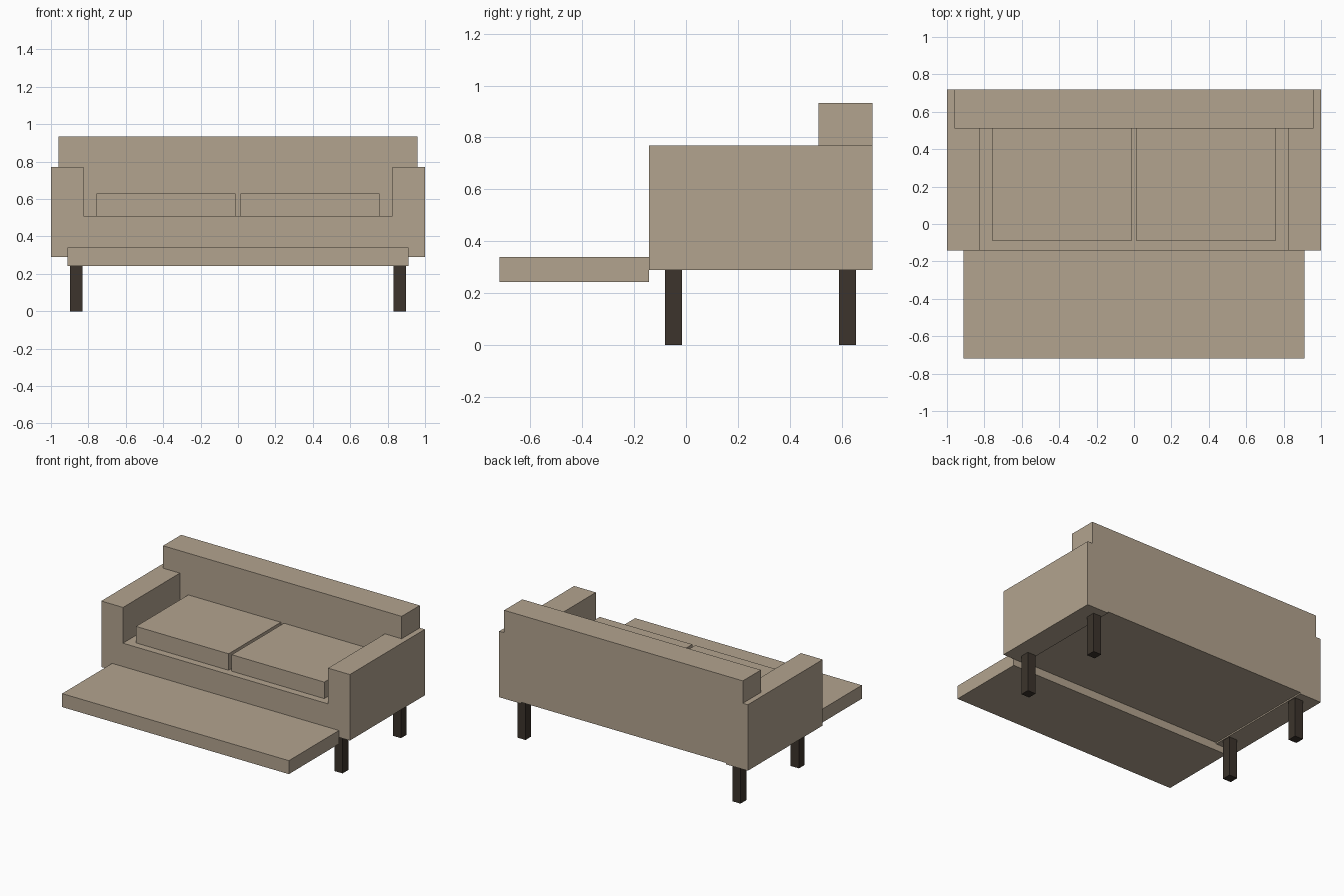
import bpy
import bmesh

if "Cube" in bpy.data.objects:
    bpy.data.objects.remove(bpy.data.objects["Cube"])


def material(name, rgb):
    m = bpy.data.materials.new(name)
    m.diffuse_color = (*rgb, 1)
    m.use_nodes = True
    m.node_tree.nodes["Principled BSDF"].inputs["Base Color"].default_value = m.diffuse_color
    return m


fabric = material("beige fabric", (0.45, 0.37, 0.275))
wood = material("dark wood", (0.045, 0.034, 0.025))


def extrude_profile(name, points, y0, y1, mat):
    """Extrude a front (x, z) outline from y0 to y1."""
    bm = bmesh.new()
    face = bm.faces.new([bm.verts.new((x, y0, z)) for x, z in points])
    ext = bmesh.ops.extrude_face_region(bm, geom=[face])
    verts = [g for g in ext["geom"] if isinstance(g, bmesh.types.BMVert)]
    bmesh.ops.translate(bm, verts=verts, vec=(0, y1 - y0, 0))
    bmesh.ops.recalc_face_normals(bm, faces=bm.faces)
    mesh = bpy.data.meshes.new(name)
    bm.to_mesh(mesh)
    bm.free()
    mesh.materials.append(mat)
    ob = bpy.data.objects.new(name, mesh)
    bpy.context.collection.objects.link(ob)
    return ob


def box(name, x, y, z, mat=fabric):
    outline = [(x[0], z[0]), (x[1], z[0]), (x[1], z[1]), (x[0], z[1])]
    return extrude_profile(name, outline, y[0], y[1], mat)


FRONT, BACK, REST = -0.143, 0.718, 0.51   # depth of arm front, rear, backrest face
INNER, ARM_TOP = 0.825, 0.77

# Seat base, slightly raised above the bottom of the arms
box("seat_base", (-INNER, INNER), (FRONT, REST), (0.30, 0.51))

# Backrest: fits between the arms and widens above them
half = [(INNER, 0.30), (INNER, ARM_TOP), (0.96, ARM_TOP), (0.96, 0.933)]
extrude_profile("backrest", half + [(-x, z) for x, z in reversed(half)],
                REST, BACK, fabric)

# Pull-out front platform
box("front_platform", (-0.912, 0.912), (-0.718, FRONT), (0.242, 0.34))

# Arms, cushions and legs on both sides
for side, s in (("left", -1), ("right", 1)):
    def span(a, b):
        return sorted((s * a, s * b))
    box(f"{side}_arm", span(INNER, 1.0), (FRONT, BACK), (0.29, ARM_TOP))
    box(f"{side}_cushion", span(0.0125, 0.7575), (-0.09, REST), (0.51, 0.63))
    for place, y in (("front", -0.081), ("rear", 0.59)):
        box(f"{side}_{place}_leg", span(0.832, 0.898), (y, y + 0.066),
            (0, 0.29), wood)
